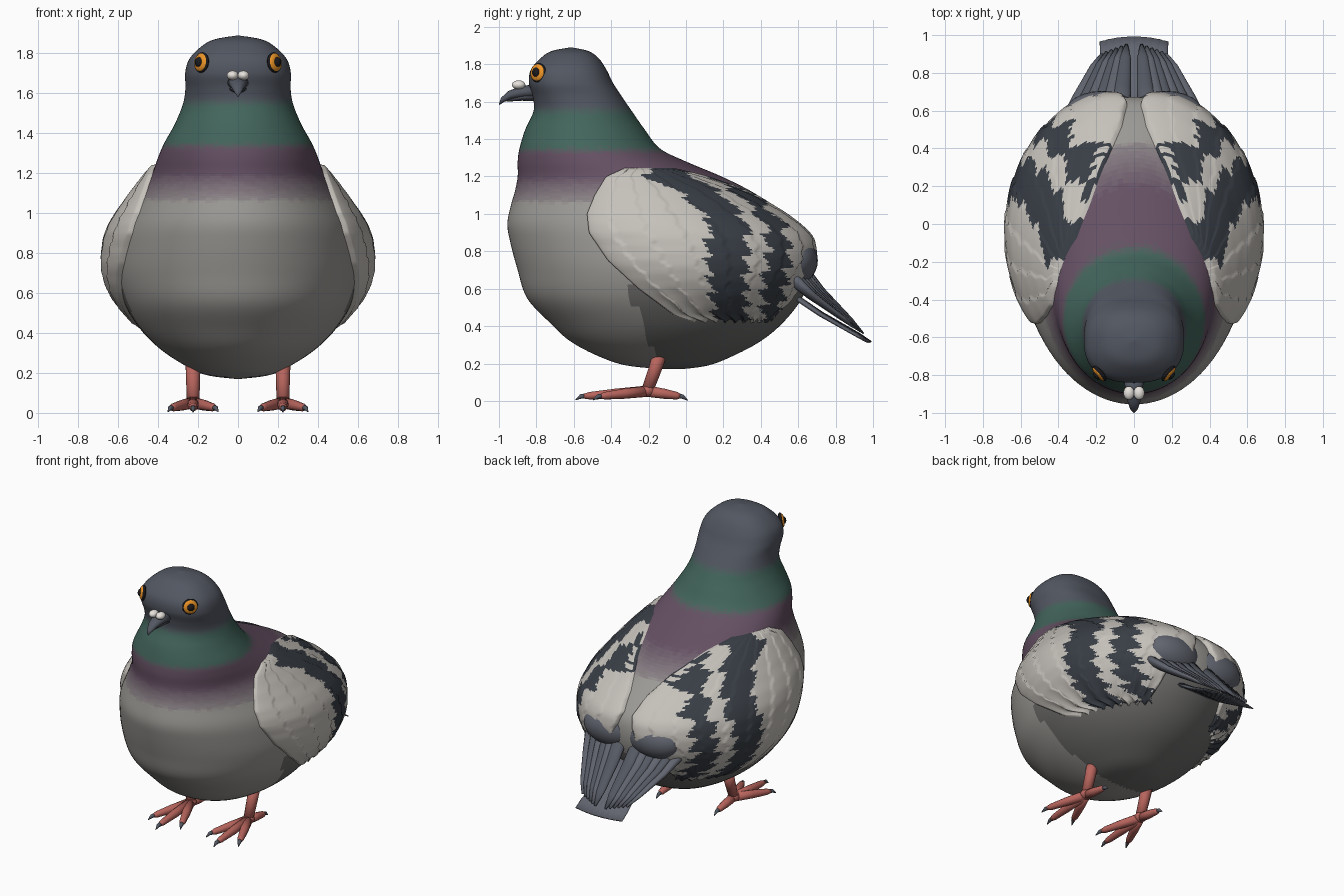
import bpy, math, random
from mathutils import Vector

if "Cube" in bpy.data.objects:
    bpy.data.objects.remove(bpy.data.objects["Cube"])
random.seed(4)

HEAD, GREEN, PURPLE = (.085, .095, .12), (.055, .13, .105), (.13, .08, .125)
BREAST, BELLY, PALE = (.33, .315, .30), (.15, .147, .143), (.56, .53, .49)
BAR, TAIL, FOOT = (.04, .048, .06), (.12, .13, .16), (.48, .13, .11)
DARK, ORANGE, WHITE = (.01, .01, .012), (.85, .3, .02), (.8, .76, .72)
mats = {}


def mat(c):
    c = tuple(round(v, 2 if v > .2 else 3) for v in c)
    if c not in mats:
        mats[c] = bpy.data.materials.new("colour_%d" % len(mats))
        mats[c].diffuse_color = (*c, 1)
    return mats[c]


def mesh(name, verts, faces, colour):
    """colour is a tuple, or a function of the face centre"""
    me = bpy.data.meshes.new(name)
    me.from_pydata(verts, [], faces)
    slots = {}
    for p in me.polygons:
        p.use_smooth = True
        m = mat(colour(p.center) if callable(colour) else colour)
        if m.name not in slots:
            slots[m.name] = len(slots)
            me.materials.append(m)
        p.material_index = slots[m.name]
    ob = bpy.data.objects.new(name, me)
    bpy.context.collection.objects.link(ob)
    return ob


def loft(name, pts, radii, colour, n=12):
    """Tube with elliptical sections (side radius, upward radius) along pts"""
    pts = [Vector(p) for p in pts]
    verts, faces = [], []
    for i, p in enumerate(pts):
        t = (pts[min(i + 1, len(pts) - 1)] - pts[max(i - 1, 0)]).normalized()
        side = t.cross(Vector((0, 0, 1))).normalized()
        up = side.cross(t)
        a, b = radii[i]
        for k in range(n):
            w = 2 * math.pi * k / n
            verts.append(p + side * a * math.cos(w) + up * b * math.sin(w))
    for i in range(len(pts) - 1):
        for k in range(n):
            faces.append((i * n + k, i * n + (k + 1) % n, (i + 1) * n + (k + 1) % n, (i + 1) * n + k))
    faces += [tuple(range(n))[::-1], tuple(range((len(pts) - 1) * n, len(pts) * n))]
    return mesh(name, verts, faces, colour)


def ball(name, loc, scale, colour, axis=(0, 0, 1)):
    bpy.ops.mesh.primitive_uv_sphere_add(segments=24, ring_count=14, radius=1, location=loc)
    ob = bpy.context.object
    ob.name, ob.scale = name, scale
    ob.rotation_euler = Vector(axis).to_track_quat('Z', 'Y').to_euler()
    ob.data.materials.append(mat(colour))
    bpy.ops.object.shade_smooth()


def lerp(keys, x):
    """Piecewise linear lookup; keys = [(x, value...)]"""
    for a, b in zip(keys, keys[1:]):
        if x <= b[0]:
            break
    f = min(1, max(0, (x - a[0]) / (b[0] - a[0])))
    return [p + (q - p) * f for p, q in zip(a[1:], b[1:])]


# body and head profile: height, front y, back y, half width
keys = [(.17, -.12, -.02, .01), (.19, -.32, .12, .16), (.24, -.47, .25, .27), (.32, -.62, .40, .39),
        (.42, -.73, .52, .49), (.55, -.85, .62, .57), (.7, -.90, .67, .61), (.85, -.94, .66, .60),
        (.95, -.955, .58, .57), (1.05, -.935, .45, .515), (1.12, -.915, .35, .475), (1.2, -.9, .19, .43),
        (1.28, -.9, .0, .40), (1.35, -.89, -.14, .37), (1.45, -.86, -.22, .315), (1.55, -.815, -.29, .275),
        (1.63, -.82, -.345, .263), (1.7, -.84, -.39, .265), (1.77, -.83, -.425, .245),
        (1.83, -.78, -.465, .19), (1.87, -.72, -.52, .12), (1.89, -.62, -.61, .005)]
rings = []
for i in range(len(keys) - 1):
    a, b, c, d = (keys[max(i - 1, 0)], keys[i], keys[i + 1], keys[min(i + 2, len(keys) - 1)])
    for s in range(6):
        t = s / 6
        rings.append(tuple(.5 * (2 * q + (r - p) * t + (2 * p - 5 * q + 4 * r - o) * t * t
                                 + (3 * q - p - 3 * r + o) * t ** 3) for p, q, r, o in zip(a, b, c, d)))
rings.append(keys[-1])


def skin(z, th, off=0):
    """Point on the body at height z; th is 0 in front and pi at the back"""
    yf, yb, hw = lerp(rings, z)
    e = 1 - .18 * min(1, max(0, (z - 1.5) / .15))
    pw = lambda v: math.copysign(abs(v) ** e, v)
    return Vector(((hw + off) * pw(math.sin(th)),
                   (yf + yb) / 2 - ((yb - yf) / 2 + off) * pw(math.cos(th)), z))


plumage = [(1.055, *BREAST), (1.075, .25, .22, .235), (1.2, *PURPLE), (1.32, *PURPLE),
           (1.36, *GREEN), (1.53, *GREEN), (1.58, *HEAD)]


def body_colour(c):
    if c.z < .62 and c.y > -.27 + (.5 - c.z) * .4:
        return BELLY
    return lerp(plumage, c.z + random.uniform(-.008, .008))


N = 96
verts = [skin(r[0], 2 * math.pi * k / N) for r in rings for k in range(N)]
faces = [(i * N + k, i * N + (k + 1) % N, (i + 1) * N + (k + 1) % N, (i + 1) * N + k)
         for i in range(len(rings) - 1) for k in range(N)]
faces += [tuple(range(N))[::-1], tuple(range((len(rings) - 1) * N, len(rings) * N))]
mesh("body_and_head", verts, faces, body_colour)

# folded wings: front edge y and rear edge x at each height
wing_edge = [(.41, .06, .22), (.45, -.06, .25), (.6, -.26, .22), (.75, -.42, .08), (.9, -.52, .03),
             (1.0, -.53, .06), (1.1, -.49, .13), (1.2, -.43, .23), (1.25, -.32, .31)]
# the two dark bars: start and end y at each height
bars = [(.42, .17, .34, .42, .50), (.6, .14, .33, .42, .54), (.8, .12, .34, .45, .57), (.95, .14, .34, .43, .53),
        (1.1, .0, .22, .30, .38), (1.2, -.2, .04, .12, .2)]
U, V = 120, 90


def wing_colour(c):
    a, b, d, e = lerp(bars, c.z)
    y = c.y + .06 * ((c.z * 10 + abs(c.x) * 2) % 1) - .03 + .02 * ((c.z * 31) % 1)
    return BAR if a < y < b or d < y < e else PALE


for sx, side in ((1, "left"), (-1, "right")):
    verts = []
    for j in range(V + 1):
        v = j / V
        z = .41 + .84 * v
        yf, yb, hw = lerp(rings, z)
        y0, x1 = lerp(wing_edge, z)
        t0 = math.acos(((yf + yb) / 2 - y0) / ((yb - yf) / 2))
        t1 = math.pi - math.asin(min(1, x1 / hw))
        for i in range(U + 1):
            u = i / U
            off = .015 + .075 * (math.sin(math.pi * v) * math.sin(math.pi * u)) ** .6 if 0 < u < 1 and 0 < v < 1 else -.03
            row = u * 9 + .35 * abs(((v * 11 + int(u * 9) * .5) % 1) - .5)
            p = skin(z, t0 + (t1 - t0) * u, off + .007 * (row % 1))
            # scalloped lower edge
            p.z += .02 * abs(math.sin(u * 28)) * (1 - v) ** 4
            verts.append((sx * p.x, p.y, p.z))
    W = U + 1
    faces = [(j * W + i, j * W + i + 1, j * W + W + i + 1, j * W + W + i)[::sx] for j in range(V) for i in range(U)]
    mesh(side + "_wing", verts, faces, wing_colour)

    # dark flight feathers running from the wing over the tail
    ball(side + "_rump", (sx * .17, .58, .75), (.2, .125, .13), TAIL)
    for k in range(6):
        f = k / 5
        a = Vector((sx * (.07 + .27 * f), .60 - .06 * f, .73 - .05 * f))
        b = Vector((sx * (.04 + .13 * f), .95 - .05 * f, .36 + .03 * f))
        loft(side + "_flight_feather", [a, a.lerp(b, .35) + Vector((0, 0, -.012)), a.lerp(b, .8), b],
             [(.05, .035), (.045, .022), (.03, .013), (.008, .004)], TAIL if k % 2 else (.09, .10, .125))

    # eye: rim, iris and pupil
    n = Vector((sx * .75, -.62, .12)).normalized()
    e = Vector((sx * .182, -.79, 1.755))
    for part, r, d, c in (("rim", .052, .0, DARK), ("iris", .046, .006, ORANGE), ("pupil", .025, .017, DARK)):
        ball(side + "_eye_" + part, e + n * d, (r, r, .018), c, n)
    ball(side + "_cere", (sx * .027, -.895, 1.69), (.029, .036, .024), WHITE)

    # leg, toes and claws
    x = sx * .225
    loft(side + "_leg", [(x, -.14, .25), (x, -.165, .17), (x, -.205, .06)], [(.038, .038), (.035, .035), (.032, .032)], FOOT)
    ball(side + "_ankle", (x, -.205, .055), (.038, .04, .034), FOOT)
    for dx, y in ((0, -.55), (-.11, -.46), (.11, -.46), (0, -.03)):
        a, b = Vector((x, -.205, .052)), Vector((x + dx, y, .025))
        loft(side + "_toe", [a, a.lerp(b, .5), a.lerp(b, .9), b],
             [(.03, .03), (.028, .027), (.021, .02), (.012, .012)], FOOT)
        d = (b - a).normalized()
        loft(side + "_claw", [b - d * .015, b + d * .012, b + d * .04 - Vector((0, 0, .016))],
             [(.014, .014), (.012, .012), (.002, .002)], HEAD)

# tail fan under the flight feathers
for k in range(-4, 5):
    a, b = Vector((k * .022, .55, .58)), Vector((k * .037, .99 - .0012 * k * k, .315))
    loft("tail_feather", [a, a.lerp(b, .4) - Vector((0, 0, .01)), a.lerp(b, .85), b],
         [(.04, .016), (.04, .013), (.042, .01), (.034, .005)], TAIL)

# beak, upper and lower
loft("upper_beak", [(0, -.80, 1.655), (0, -.88, 1.65), (0, -.94, 1.635), (0, -.98, 1.61), (0, -.998, 1.585)],
     [(.055, .04), (.046, .032), (.034, .024), (.02, .014), (.003, .003)], HEAD, 16)
loft("lower_beak", [(0, -.80, 1.625), (0, -.88, 1.622), (0, -.96, 1.605)],
     [(.045, .022), (.036, .017), (.008, .005)], (.06, .068, .085), 16)

for m in bpy.data.materials:
    if m.users and not m.is_grease_pencil:
        m.use_nodes = True
        m.node_tree.nodes["Principled BSDF"].inputs["Base Color"].default_value = m.diffuse_color
